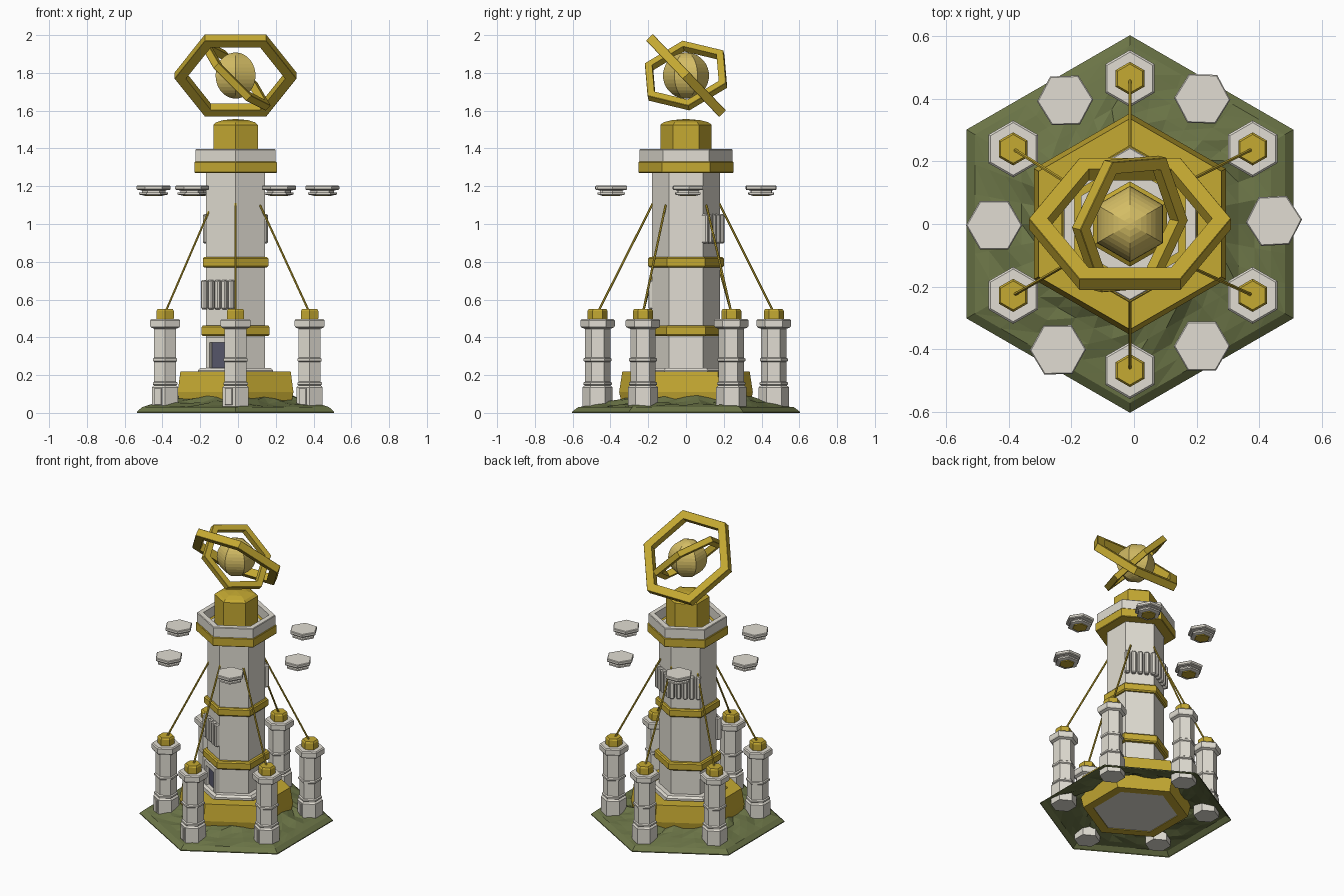
import bpy, bmesh, math, random
from mathutils import Matrix, Vector

if "Cube" in bpy.data.objects:
    bpy.data.objects.remove(bpy.data.objects["Cube"])

random.seed(4)
CX = -0.013  # tower axis


def mat(name, rgb):
    m = bpy.data.materials.new(name)
    m.diffuse_color = (*rgb, 1)
    m.use_nodes = True
    m.node_tree.nodes["Principled BSDF"].inputs["Base Color"].default_value = m.diffuse_color
    return m


GOLD = mat("gold", (0.56, 0.40, 0.032))
PALE = mat("pale_gold", (0.66, 0.51, 0.13))
STONE = mat("stone", (0.75, 0.72, 0.645))
GREEN = mat("grass", (0.15, 0.18, 0.064))
DOOR = mat("door_blue", (0.10, 0.10, 0.15))


def finish(bm, name, material, matrix):
    bmesh.ops.remove_doubles(bm, verts=bm.verts, dist=1e-5)
    bmesh.ops.recalc_face_normals(bm, faces=bm.faces)
    me = bpy.data.meshes.new(name)
    bm.to_mesh(me)
    bm.free()
    me.materials.append(material)
    ob = bpy.data.objects.new(name, me)
    ob.matrix_world = matrix
    bpy.context.collection.objects.link(ob)
    return ob


def hexagon(name, profile, material, matrix=None, start=30, ring=False):
    """Sweep an (r, z) profile round six sides; ring closes the profile."""
    bm = bmesh.new()
    loops = []
    for k in range(6):
        a = math.radians(start + 60 * k)
        loops.append([bm.verts.new((r * math.cos(a), r * math.sin(a), z)) for r, z in profile])
    n = len(profile)
    for k in range(6):
        p, q = loops[k], loops[(k + 1) % 6]
        for i in range(n if ring else n - 1):
            j = (i + 1) % n
            bm.faces.new((p[i], q[i], q[j], p[j]))
    if not ring:
        for i in (0, n - 1):
            if profile[i][0] > 0:
                bm.faces.new([l[i] for l in loops])
    bmesh.ops.dissolve_degenerate(bm, dist=1e-6, edges=bm.edges)
    return finish(bm, name, material, matrix or Matrix.Translation((CX, 0, 0)))


def band(name, ri, ro, z0, z1, material, matrix=None, start=30, c=0.0):
    """Hexagonal ring with chamfered outer edges."""
    prof = [(ri, z0), (ro - c, z0), (ro, z0 + c), (ro, z1 - c), (ro - c, z1), (ri, z1)]
    return hexagon(name, prof, material, matrix, start, True)


def box(name, size, material, matrix, bevel=0.0):
    bm = bmesh.new()
    bmesh.ops.create_cube(bm, size=1, matrix=Matrix.Diagonal((*size, 1)))
    if bevel:
        bmesh.ops.bevel(bm, geom=bm.edges[:], offset=bevel, segments=1, affect='EDGES')
    return finish(bm, name, material, matrix)


def on_face(angle, dist, side, z, x=CX, y=0):
    """Frame on a side wall: local x points outward, local y runs along the wall."""
    return (Matrix.Translation((x, y, 0)) @ Matrix.Rotation(math.radians(angle), 4, 'Z')
            @ Matrix.Translation((dist, side, z)))


def rod(name, a, b, r, material):
    a, b = Vector(a), Vector(b)
    d = b - a
    m = Matrix.Translation(a) @ d.to_track_quat('Z', 'Y').to_matrix().to_4x4()
    return hexagon(name, [(r, 0), (r, d.length)], material, m)


# grassy ground: an open faceted sheet with an uneven top
SUB = 6
bm = bmesh.new()
rows = []
for r, z, j in [(0.603, 0.0, 0), (0.603, 0.006, 0), (0.572, 0.03, 0), (0.52, 0.04, 0.006),
                (0.46, 0.048, 0.009), (0.40, 0.06, 0.013), (0.35, 0.077, 0.016),
                (0.29, 0.08, 0.008)]:
    row = []
    for k in range(6):
        a, b = [Vector((math.cos(t), math.sin(t), 0)) * r
                for t in (math.radians(30 + 60 * k), math.radians(90 + 60 * k))]
        for s in range(SUB):
            p = a.lerp(b, s / SUB)
            row.append(bm.verts.new((p.x, p.y, z + random.uniform(-j, j))))
    rows.append(row)
for p, q in zip(rows, rows[1:]):
    for i in range(6 * SUB):
        k = (i + 1) % (6 * SUB)
        bm.faces.new((p[i], p[k], q[k]))
        bm.faces.new((p[i], q[k], q[i]))
finish(bm, "ground", GREEN, Matrix.Translation((CX, 0, 0)))

# plinth and tower
hexagon("base_ring", [(0.265, 0.0), (0.33, 0.0), (0.354, 0.11), (0.337, 0.22), (0.25, 0.22)],
        GOLD, ring=True)
hexagon("plinth", [(0.27, 0.004), (0.27, 0.06), (0.23, 0.2), (0.23, 0.225), (0.215, 0.238)], STONE)
hexagon("tower", [(0.18, 0.2), (0.18, 1.335)], STONE)
band("lower_band", 0.17, 0.208, 0.407, 0.462, GOLD, c=0.008)
band("middle_band", 0.17, 0.2, 0.77, 0.825, GOLD, c=0.008)
band("crown_band", 0.17, 0.252, 1.27, 1.33, GOLD, c=0.004)
band("parapet", 0.205, 0.245, 1.325, 1.397, STONE, c=0.004)
hexagon("roof_cap", [(0.136, 1.33), (0.136, 1.525), (0.12, 1.538), (0.075, 1.55), (0, 1.556)], GOLD)

# door with a raised frame
DA = 240
for s in (-1, 1):
    box("door_jamb", (0.05, 0.022, 0.17), STONE, on_face(DA, 0.16, s * 0.068 + 0.006, 0.318))
box("door_lintel", (0.05, 0.158, 0.03), STONE, on_face(DA, 0.16, 0.006, 0.388))
box("door_panel", (0.008, 0.114, 0.14), DOOR, on_face(DA, 0.158, 0.006, 0.304))

# groups of upright wall fins
for angle, z, shift in ((240, 0.626, -0.012), (60, 0.975, 0), (120, 0.975, 0)):
    for i in range(5):
        box("wall_fin", (0.036, 0.03, 0.155), STONE,
            on_face(angle, 0.165, (i - 2) * 0.041 + shift, z), 0.007)

# outer pillars with finials and stay cables
PILLAR = [(0.08, 0.002), (0.08, 0.135), (0.074, 0.142), (0.067, 0.145), (0.075, 0.15),
          (0.075, 0.16), (0.067, 0.165), (0.067, 0.27), (0.074, 0.275), (0.074, 0.287),
          (0.067, 0.292), (0.067, 0.445), (0.086, 0.452), (0.091, 0.46), (0.091, 0.49),
          (0.084, 0.497)]
for x, y in ((CX, 0.465), (CX, -0.468), (0.379, 0.24), (0.379, -0.228),
             (-0.386, 0.24), (-0.386, -0.228)):
    m = Matrix.Translation((x, y, 0))
    hexagon("pillar", PILLAR, STONE, m)
    hexagon("pillar_finial", [(0.05, 0.49), (0.053, 0.5), (0.053, 0.54), (0.046, 0.55)], GOLD, m)
    box("pillar_hatch", (0.02, 0.045, 0.09), STONE, on_face(240, 0.068, 0, 0.086, x, y), 0.003)
    if x == CX:
        end = (CX, math.copysign(0.175, y), 1.11)
    elif x > 0:
        end = (0.117, math.copysign(0.108, y), 1.1)
    else:
        end = (-0.14, math.copysign(0.085, y), 1.1)
    rod("stay_cable", (x, y, 0.53), end, 0.006, GOLD)

# floating platforms
for x, y, turn in ((-0.22, 0.395, 2), (0.218, 0.4, -2), (0.447, 0.01, 3),
                   (0.217, -0.39, 0), (-0.243, -0.402, 1), (-0.447, -0.004, 0)):
    m = Matrix.Translation((x, y, 0))
    hexagon("platform", [(0.058, 1.152), (0.076, 1.156), (0.076, 1.166), (0.062, 1.168),
                         (0.062, 1.178), (0.085, 1.18), (0.09, 1.185), (0.09, 1.199),
                         (0.086, 1.203)], STONE, m, turn)
    hexagon("platform_core", [(0.048, 1.147), (0.048, 1.16)], GOLD, m, turn)

# orb and its two tilted hexagonal rings
ORB = Matrix.Translation((CX, 0, 1.786))
N = 18
hexagon("orb", [(0.122 * math.sin(math.pi * i / N), -0.122 * math.cos(math.pi * i / N))
                for i in range(N + 1)], PALE, ORB)


def tilted(u, v):
    u, v = Vector(u).normalized(), Vector(v)
    v = (v - u * v.dot(u)).normalized()
    return ORB @ Matrix((u, v, u.cross(v))).transposed().to_4x4()


band("outer_orbit_ring", 0.263, 0.323, -0.025, 0.025, GOLD,
     tilted((1, 0, 0), (0, -0.69, 0.72)), 0, c=0.002)
band("inner_orbit_ring", 0.2, 0.244, -0.02, 0.02, GOLD,
     tilted((0.7, 0.06, -0.7), (0.12, 0.985, 0.12)), 0, c=0.002)
